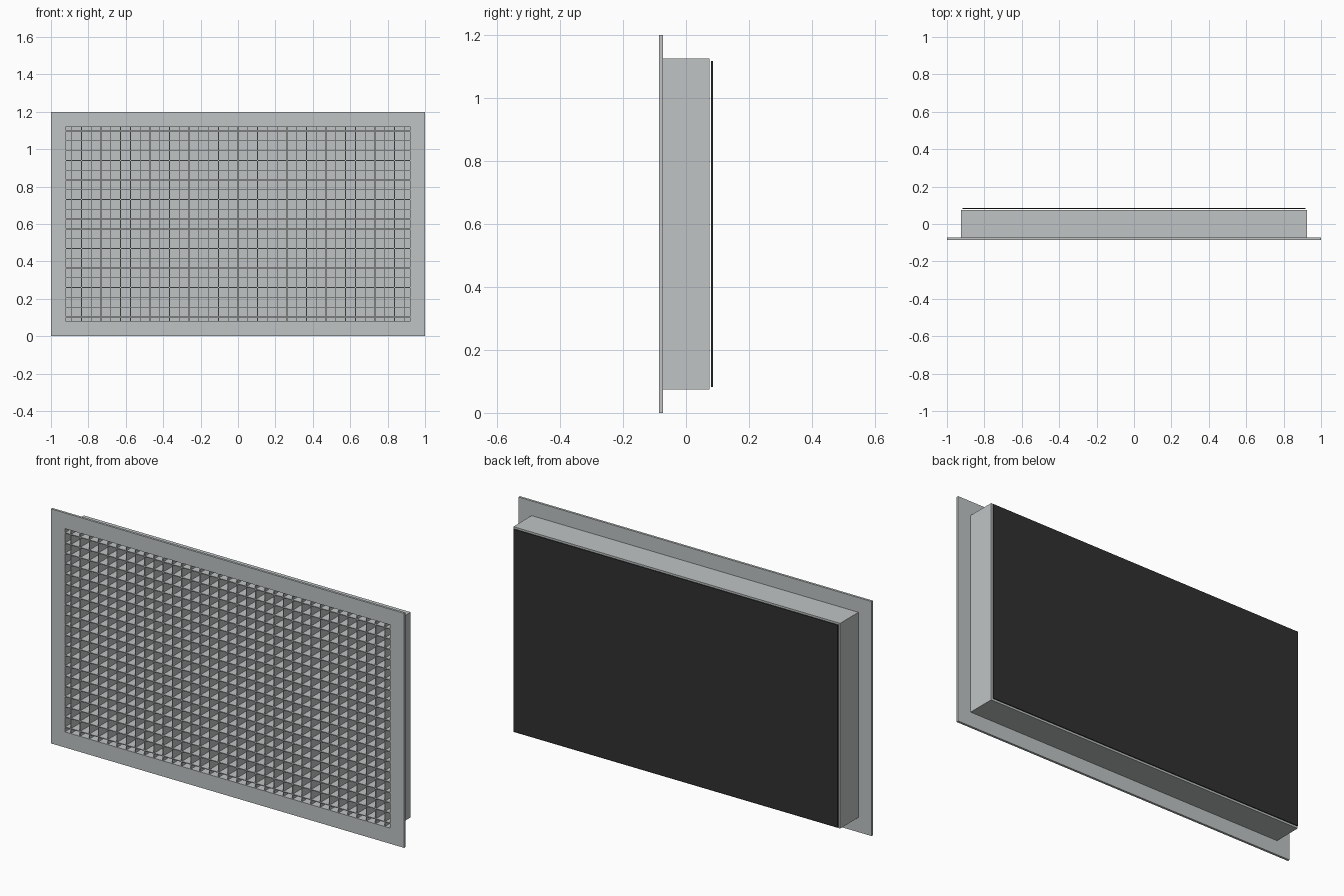
import bpy
import bmesh
from mathutils import Matrix, Vector

cube = bpy.data.objects.get("Cube")
if cube:
    bpy.data.objects.remove(cube, do_unlink=True)


def material(name, rgb):
    m = bpy.data.materials.new(name)
    m.use_nodes = True
    m.diffuse_color = (*rgb, 1)
    m.node_tree.nodes["Principled BSDF"].inputs["Base Color"].default_value = (*rgb, 1)
    return m


GREY = material("aluminium grey", (0.52, 0.55, 0.55))
BLACK = material("filter black", (0.03, 0.03, 0.03))

MID = 0.6            # height of the centre
PITCH = 0.0523       # spacing of the grid blades
BLADE = 0.004
W, H = 0.925, 0.525  # half size of the duct box
WALL = 0.005
FRONT, FLANGE_BACK, BACK = -0.085, -0.073, 0.075


def box(bm, x0, x1, y0, y1, z0, z1):
    lo, hi = Vector((x0, y0, z0)), Vector((x1, y1, z1))
    bmesh.ops.create_cube(bm, size=1, matrix=Matrix.Translation((lo + hi) / 2)
                          @ Matrix.Diagonal((*(hi - lo), 1)))


def finish(name, bm, mat):
    me = bpy.data.meshes.new(name)
    bm.to_mesh(me)
    bm.free()
    ob = bpy.data.objects.new(name, me)
    ob.location.z = MID
    me.materials.append(mat)
    bpy.context.collection.objects.link(ob)


def ring(name, outer, inner, y0, y1):
    """Rectangular tube with mitred corners, open front to back."""
    bm = bmesh.new()
    loops = []
    for (w, h), y in ((outer, y0), (outer, y1), (inner, y1), (inner, y0)):
        loops.append([bm.verts.new((sx * w, y, sz * h))
                      for sx, sz in ((-1, -1), (1, -1), (1, 1), (-1, 1))])
    for k in range(4):
        a, b = loops[k], loops[(k + 1) % 4]
        for i in range(4):
            j = (i + 1) % 4
            bm.faces.new((a[i], a[j], b[j], b[i]))
    bmesh.ops.recalc_face_normals(bm, faces=bm.faces)
    finish(name, bm, GREY)


# Front flange and the duct box behind it
inside = (W - WALL, H - WALL)
ring("front_flange", (1, MID), inside, FRONT, FLANGE_BACK)
ring("duct_walls", (W, H), inside, FLANGE_BACK, BACK)

# Closed back of the duct box
bm = bmesh.new()
box(bm, -inside[0], inside[0], BACK - WALL, BACK, -inside[1], inside[1])
finish("duct_back", bm, GREY)

# Egg-crate grid: upright and level blades
G0, G1 = FRONT + 0.002, BACK - WALL
bm = bmesh.new()
for i in range(35):
    x = (i - 17) * PITCH
    box(bm, x - BLADE / 2, x + BLADE / 2, G0, G1, -inside[1], inside[1])
finish("upright_blades", bm, GREY)

bm = bmesh.new()
for i in range(20):
    z = (i - 9.5) * PITCH
    box(bm, -inside[0], inside[0], G0, G1, z - BLADE / 2, z + BLADE / 2)
finish("level_blades", bm, GREY)

# Thin dark filter sheet just behind the box
bm = bmesh.new()
box(bm, -W + 0.007, W - 0.007, 0.08, 0.085, -H + 0.007, H - 0.007)
finish("filter_sheet", bm, BLACK)
